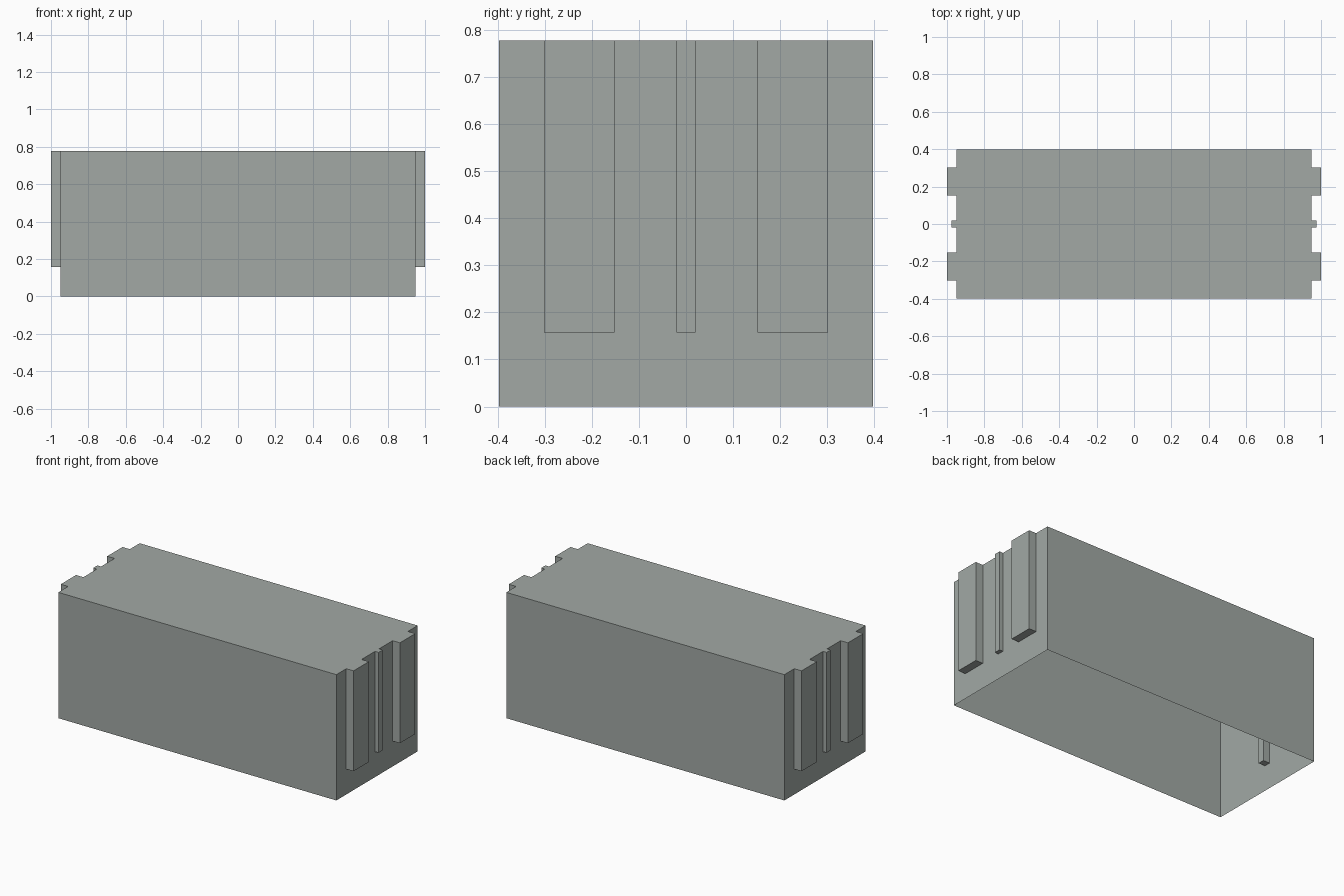
import bpy
import bmesh

if "Cube" in bpy.data.objects:
    bpy.data.objects.remove(bpy.data.objects["Cube"])

HEIGHT = 0.777      # top of the container
RIB_BASE = 0.157    # lower end of the ribs
END = 0.95          # end walls
SIDE = 0.397        # long walls

grey = bpy.data.materials.new("grey_green")
grey.use_nodes = True
colour = (0.36, 0.395, 0.375, 1)
grey.diffuse_color = colour
grey.node_tree.nodes["Principled BSDF"].inputs["Base Color"].default_value = colour


def box(name, low, high, open_side=None):
    """Axis-aligned box; faces whose normal matches open_side are left out."""
    bm = bmesh.new()
    bmesh.ops.create_cube(bm, size=1)
    for v in bm.verts:
        v.co = [h if c > 0 else l for c, l, h in zip(v.co, low, high)]
    bm.normal_update()
    if open_side:
        gone = [f for f in bm.faces
                if sum(a * b for a, b in zip(f.normal, open_side)) > 0.9]
        bmesh.ops.delete(bm, geom=gone, context='FACES')
    mesh = bpy.data.meshes.new(name)
    bm.to_mesh(mesh)
    bm.free()
    mesh.materials.append(grey)
    obj = bpy.data.objects.new(name, mesh)
    bpy.context.collection.objects.link(obj)
    return obj


# Thin-walled container, open underneath
box("container_shell", (-END, -SIDE, 0), (END, SIDE, HEIGHT), (0, 0, -1))

# Ribs on both ends: two wide ones outside, a narrow one through the wall
for side, s in (("left", 1), ("right", -1)):
    def rib(name, inner, outer, y0, y1, open_side=None):
        x0, x1 = sorted((s * inner, s * outer))
        box(f"{side}_{name}", (x0, y0, RIB_BASE), (x1, y1, HEIGHT), open_side)

    rib("front_wide_rib", END, 1, -0.301, -0.152, (-s, 0, 0))
    rib("back_wide_rib", END, 1, 0.152, 0.301, (-s, 0, 0))
    rib("narrow_rib", 0.905, 0.975, -0.02, 0.02)
